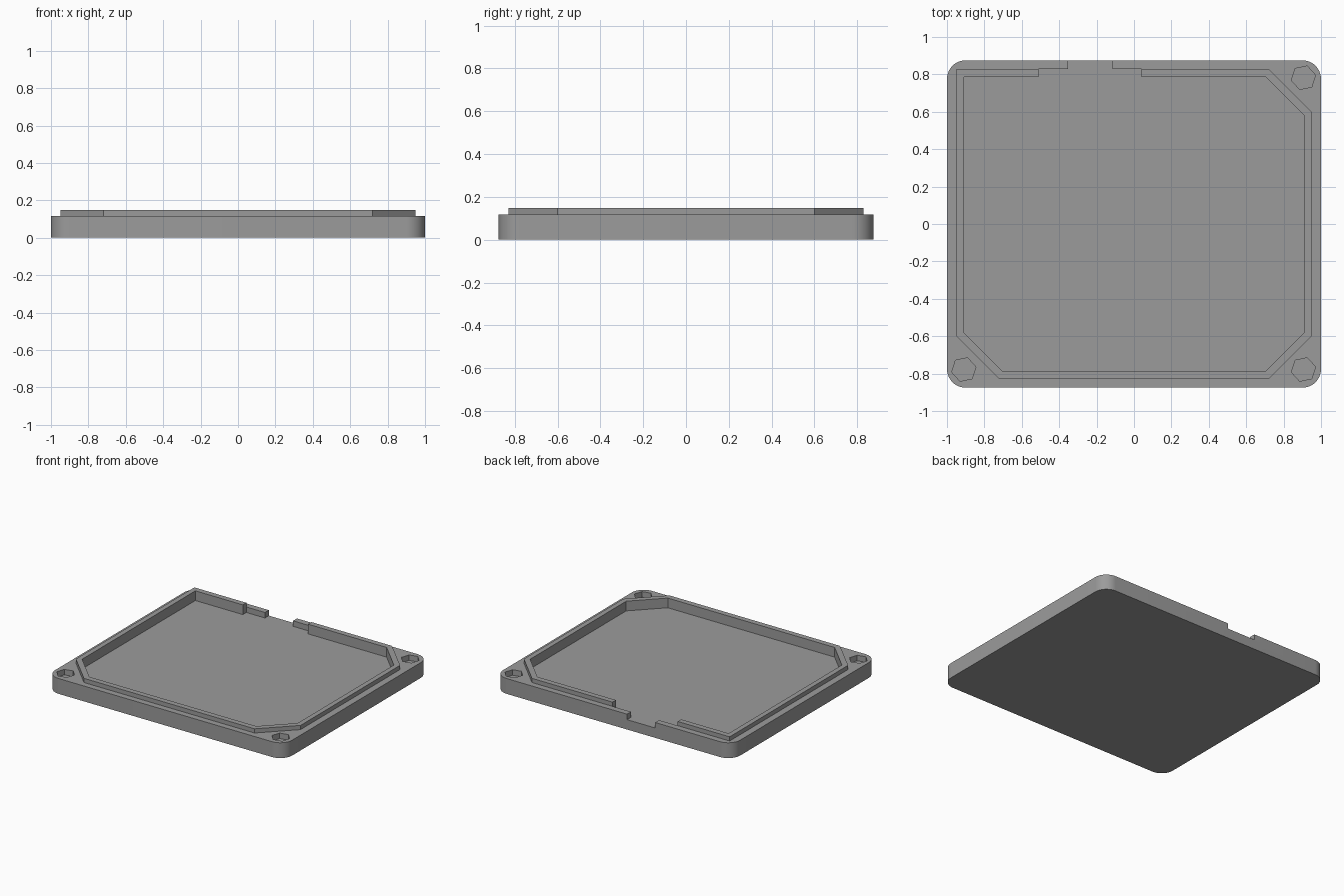
import bpy, bmesh, math

if "Cube" in bpy.data.objects:
    bpy.data.objects.remove(bpy.data.objects["Cube"])

# Main dimensions
HX, HY, R = 1.0, 0.875, 0.1          # body half sizes and corner radius
FLOOR, RIM, TOP = 0.075, 0.117, 0.149  # tray floor, body top, lip top

grey = bpy.data.materials.new("mid_grey")
grey.diffuse_color = (0.33, 0.33, 0.33, 1)
grey.use_nodes = True
grey.node_tree.nodes["Principled BSDF"].inputs["Base Color"].default_value = grey.diffuse_color


def prism(name, outline, z0, z1):
    """Extrude a counter-clockwise outline between two heights."""
    bm = bmesh.new()
    face = bm.faces.new([bm.verts.new((x, y, z0)) for x, y in outline])
    ext = bmesh.ops.extrude_face_region(bm, geom=[face], use_keep_orig=True)
    for v in ext["geom"]:
        if isinstance(v, bmesh.types.BMVert):
            v.co.z = z1
    bmesh.ops.recalc_face_normals(bm, faces=bm.faces)
    mesh = bpy.data.meshes.new(name)
    bm.to_mesh(mesh)
    bm.free()
    mesh.materials.append(grey)
    ob = bpy.data.objects.new(name, mesh)
    bpy.context.collection.objects.link(ob)
    return ob


def combine(target, tool, operation):
    """Apply an exact boolean and remove the tool."""
    mod = target.modifiers.new("combine", "BOOLEAN")
    mod.operation, mod.object, mod.solver = operation, tool, "EXACT"
    bpy.context.view_layer.objects.active = target
    bpy.ops.object.modifier_apply(modifier=mod.name)
    bpy.data.objects.remove(tool)


# Body slab with rounded corners
outline = []
for k, (sx, sy) in enumerate([(1, 1), (-1, 1), (-1, -1), (1, -1)]):
    for i in range(13):
        a = math.radians(90 * k + 7.5 * i)
        outline.append((sx * (HX - R) + R * math.cos(a),
                        sy * (HY - R) + R * math.sin(a)))
tray = prism("tray", outline, 0, RIM)

# Lip outlines, clockwise from the right of the back gap to its left
OX, OY, IX, IY = 0.948, 0.828, 0.91, 0.786
GAP_R, GAP_L = 0.04, -0.51
outer = [(GAP_R, OY), (0.72, OY), (OX, 0.6), (OX, -0.6), (0.72, -OY),
         (-0.72, -OY), (-OX, -0.6), (-OX, OY), (GAP_L, OY)]
inner = [(GAP_R, IY), (0.704, IY), (IX, 0.579), (IX, -0.579), (0.704, -IY),
         (-0.704, -IY), (-IX, -0.579), (-IX, IY), (GAP_L, IY)]

# Cavity, including the wider gap and the notch through the back wall
notch = [(GAP_L, OY), (-0.352, OY), (-0.352, 1), (-0.115, 1),
         (-0.115, OY), (GAP_R, OY)]
combine(tray, prism("cavity_cutter", inner + notch, FLOOR, 0.3), "DIFFERENCE")

# Hexagonal nut pockets in three corners
for cx, cy in [(0.906, 0.782), (0.906, -0.778), (-0.91, -0.778)]:
    hexagon = [(cx + 0.066 * math.cos(math.radians(12 + 60 * i)),
                cy + 0.066 * math.sin(math.radians(12 + 60 * i)))
               for i in range(6)]
    combine(tray, prism("pocket_cutter", hexagon, FLOOR, 0.3), "DIFFERENCE")

# Raised lip, open at the back
combine(tray, prism("lip", outer + inner[::-1], RIM, TOP), "UNION")

# Smooth rounded corners, crisp edges elsewhere
bpy.ops.object.select_all(action="DESELECT")
tray.select_set(True)
bpy.context.view_layer.objects.active = tray
bpy.ops.object.shade_smooth_by_angle(angle=math.radians(25))
